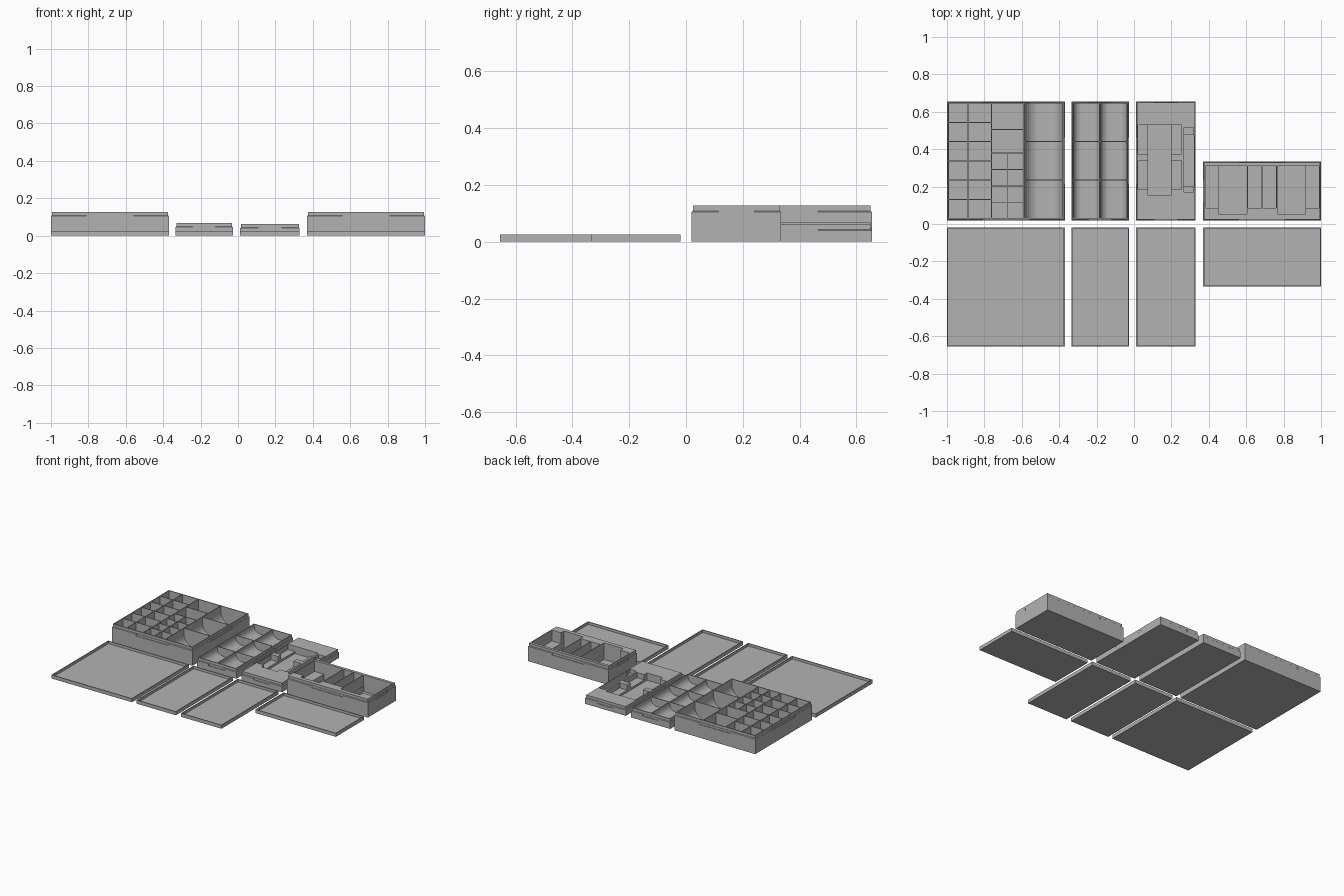
import bpy, bmesh, math

cube = bpy.data.objects.get("Cube")
if cube:
    bpy.data.objects.remove(cube, do_unlink=True)

grey = bpy.data.materials.new("matte_grey")
grey.use_nodes = True
COLOUR = (0.45, 0.45, 0.45, 1)
grey.diffuse_color = COLOUR
grey.node_tree.nodes["Principled BSDF"].inputs["Base Color"].default_value = COLOUR

LIP = 0.005      # step of the rim that takes the lid
WALL = 0.011     # outer wall
DIV = 0.005      # divider thickness
TOP = 0.03       # how far cutters rise above a tray


def make(name, bm):
    bmesh.ops.recalc_face_normals(bm, faces=bm.faces)
    mesh = bpy.data.meshes.new(name)
    bm.to_mesh(mesh)
    bm.free()
    mesh.materials.append(grey)
    ob = bpy.data.objects.new(name, mesh)
    bpy.context.collection.objects.link(ob)
    return ob


def prism(bm, x0, x1, y0, y1, z0, z1, r=0):
    """Block along y whose two lower edges are rounded by r."""
    pts = [(x1, z1), (x0, z1)]
    if r:
        n = 8
        arc = [(1 - math.cos(math.pi / 2 * i / n), 1 - math.sin(math.pi / 2 * i / n))
               for i in range(n + 1)]
        pts += [(x0 + r * u, z0 + r * v) for u, v in arc]
        pts += [(x1 - r * u, z0 + r * v) for u, v in reversed(arc)]
    else:
        pts += [(x0, z0), (x1, z0)]
    ends = [[bm.verts.new((x, y, z)) for x, z in pts] for y in (y0, y1)]
    for ring in ends:
        bm.faces.new(ring)
    for i in range(len(pts)):
        j = (i + 1) % len(pts)
        bm.faces.new((ends[0][i], ends[0][j], ends[1][j], ends[1][i]))


def body(name, x0, x1, y0, y1, h):
    """Solid block with a stepped rim."""
    bm = bmesh.new()
    rings = []
    for z, d in ((0, 0), (h - 0.022, 0), (h - 0.018, LIP), (h, LIP)):
        rings.append([bm.verts.new(p) for p in
                      ((x0 + d, y0 + d, z), (x1 - d, y0 + d, z),
                       (x1 - d, y1 - d, z), (x0 + d, y1 - d, z))])
    bm.faces.new(rings[0])
    bm.faces.new(rings[-1])
    for a, b in zip(rings, rings[1:]):
        for i in range(4):
            j = (i + 1) % 4
            bm.faces.new((a[i], a[j], b[j], b[i]))
    return make(name, bm)


def carve(ob, *groups):
    """Subtract groups of blocks; blocks within one group never overlap."""
    cutters = []
    for group in groups:
        bm = bmesh.new()
        for block in group:
            prism(bm, *block)
        cutter = make("cutter", bm)
        cutter.hide_render = True
        cutters.append(cutter)
        mod = ob.modifiers.new("carve", 'BOOLEAN')
        mod.operation = 'DIFFERENCE'
        mod.solver = 'EXACT'
        mod.object = cutter
    bpy.context.view_layer.update()
    graph = bpy.context.evaluated_depsgraph_get()
    mesh = bpy.data.meshes.new_from_object(ob.evaluated_get(graph))
    ob.modifiers.clear()
    ob.data = mesh
    for cutter in cutters:
        bpy.data.objects.remove(cutter, do_unlink=True)


def notches(x0, x1, y0, y1, h):
    """Shallow thumb notches in the middle of each side, under the rim."""
    d, e = LIP - 0.001, 0.01
    z0, z1 = h - 0.034, h - 0.019
    cx, cy = (x0 + x1) / 2, (y0 + y1) / 2
    wx, wy = (x1 - x0) / 5, (y1 - y0) / 5
    return [(cx - wx, cx + wx, y0 - e, y0 + d, z0, z1),
            (cx - wx, cx + wx, y1 - d, y1 + e, z0, z1),
            (x0 - e, x0 + d, cy - wy, cy + wy, z0, z1),
            (x1 - d, x1 + e, cy - wy, cy + wy, z0, z1)]


def cells(xs, ys, floor, top, r=0):
    """Pockets between the listed divider lines."""
    g = DIV / 2
    return [(a + g, b - g, c + g, d - g, floor, top, r)
            for a, b in zip(xs, xs[1:]) for c, d in zip(ys, ys[1:])]


def split(a, b, n):
    return [a + (b - a) * i / n for i in range(n + 1)]


FRONT, BACK = 0.02, 0.655
lo, hi = FRONT + WALL - DIV / 2, BACK - WALL + DIV / 2
edge = WALL - DIV / 2

# Large sorting tray: small bins, mixed bins and scooped bins
box = (-1.0, -0.37, FRONT, BACK, 0.127)
tray = body("sorting_tray", *box)
up = box[4] + TOP
left, right = box[0] + edge, box[1] - edge
bins = cells([left, -0.888, -0.762], split(lo, hi, 6), 0.01, up)
bins += cells([-0.762, -0.587], [0.38, 0.505, hi], 0.01, up)
bins += cells([-0.762, -0.675, -0.587], split(lo, 0.38, 4), 0.06, up)
bins += cells([-0.587, right], split(lo, hi, 3), 0.01, up, 0.075)
carve(tray, bins, notches(*box))

# Scooped tray: two columns of three rounded bins
box = (-0.335, -0.027, FRONT, BACK, 0.068)
tray = body("scoop_tray", *box)
carve(tray, cells(split(box[0] + edge, box[1] - edge, 2), split(lo, hi, 3),
                  0.01, box[4] + TOP, 0.045), notches(*box))

# Card tray: two wide wells joined by a finger channel, plus a narrow well
box = (0.012, 0.33, FRONT, BACK, 0.062)
tray = body("card_tray", *box)
up = box[4] + TOP
carve(tray,
      [(0.021, 0.255, 0.375, 0.53, 0.025, up),
       (0.021, 0.255, 0.185, 0.34, 0.025, up),
       (0.267, 0.32, 0.2, 0.475, 0.01, up)],
      [(0.074, 0.197, 0.153, 0.531, 0.01, up),
       (0.268, 0.319, 0.17, 0.515, 0.035, up)],
      notches(*box))

# Deck tray: mirrored wells with finger slots and two narrow middle wells
box = (0.37, 1.0, FRONT, 0.335, 0.127)
tray = body("deck_tray", *box)
up = box[4] + TOP
mid = 0.685
wells, slots = [], []
for s in (-1, 1):
    def across(a, b):
        return sorted((mid + s * a, mid + s * b))
    wells.append((*across(0.08, 0.304), 0.085, 0.31, 0.05, up))
    wells.append((*across(0.0025, 0.075), 0.085, 0.31, 0.01, up))
    slots.append((*across(0.081, 0.232), 0.053, 0.311, 0.01, up))
carve(tray, wells, slots, notches(*box))

# Lids lying open side up in front of their trays
RIM = 0.006
for name, x0, x1, y0 in (("sorting_lid", -1.0, -0.37, -BACK),
                         ("scoop_lid", -0.335, -0.027, -BACK),
                         ("card_lid", 0.012, 0.33, -BACK),
                         ("deck_lid", 0.37, 1.0, -0.335)):
    bm = bmesh.new()
    prism(bm, x0, x1, y0, -FRONT, 0, 0.025)
    lid = make(name, bm)
    carve(lid, [(x0 + RIM, x1 - RIM, y0 + RIM, -FRONT - RIM, 0.007, 0.05)])
